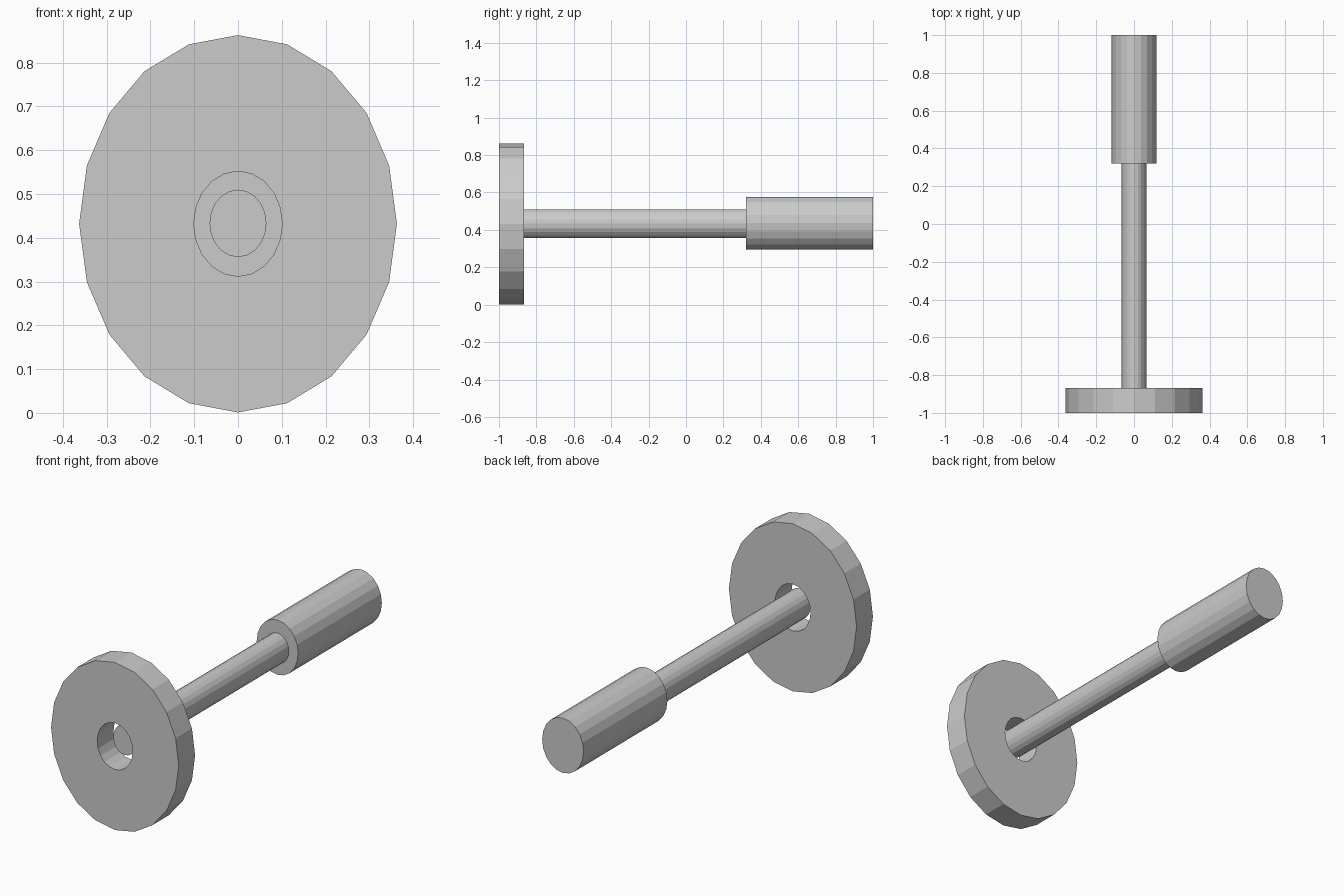
import bpy, bmesh
from math import sin, cos, pi

if "Cube" in bpy.data.objects:
    bpy.data.objects.remove(bpy.data.objects["Cube"])

SIDES = 20


def turned(name, rings, zc, closed=False):
    """Loft elliptical rings (y, x radius, z radius) along y; cap the ends or join them into a tube."""
    bm = bmesh.new()
    loops = []
    for y, rx, rz in rings:
        loops.append([bm.verts.new((rx * sin(2 * pi * i / SIDES), y, zc + rz * cos(2 * pi * i / SIDES)))
                      for i in range(SIDES)])
    pairs = list(zip(loops, loops[1:]))
    if closed:
        pairs.append((loops[-1], loops[0]))
    else:
        bm.faces.new(loops[0])
        bm.faces.new(loops[-1])
    for a, b in pairs:
        for i in range(SIDES):
            j = (i + 1) % SIDES
            bm.faces.new((a[i], a[j], b[j], b[i]))
    bmesh.ops.recalc_face_normals(bm, faces=bm.faces)
    mesh = bpy.data.meshes.new(name)
    bm.to_mesh(mesh)
    bm.free()
    obj = bpy.data.objects.new(name, mesh)
    bpy.context.collection.objects.link(obj)
    return obj


# Weight disc with a through hole
turned("disc", [(-1, 0.101, 0.12), (-1, 0.363, 0.431),
                (-0.867, 0.363, 0.431), (-0.867, 0.101, 0.12)], 0.432, closed=True)

# Thin rod reaching part way into the hole
turned("rod", [(-0.92, 0.065, 0.077), (0.36, 0.065, 0.077)], 0.433)

# Thick grip
turned("handle", [(0.32, 0.118, 0.141), (1, 0.118, 0.141)], 0.436)
